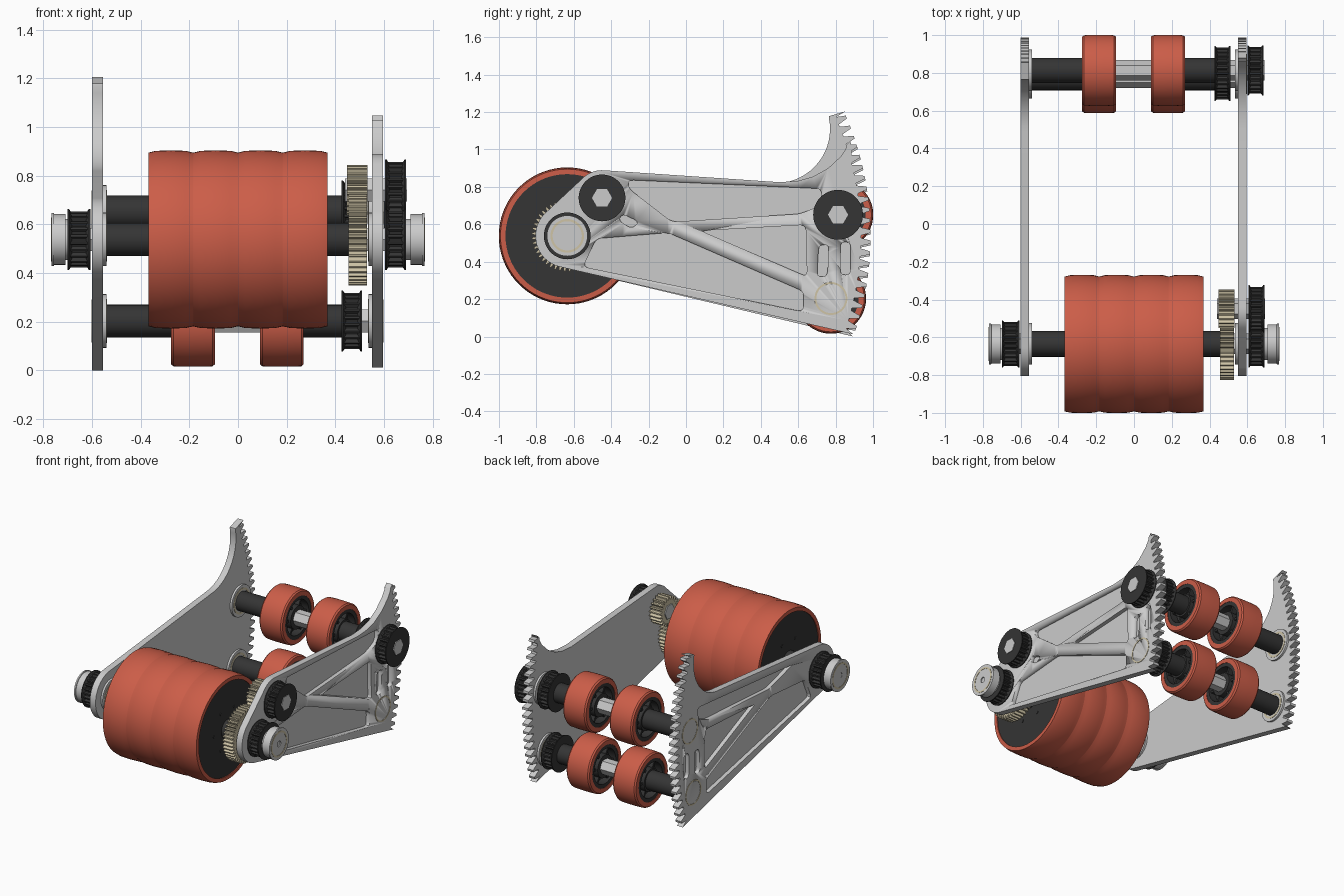
import bpy, bmesh
from math import sin, cos, pi, radians
from mathutils import Vector

if "Cube" in bpy.data.objects:
    bpy.data.objects.remove(bpy.data.objects["Cube"])


def material(name, rgb):
    m = bpy.data.materials.new(name)
    m.diffuse_color = (*rgb, 1)
    m.use_nodes = True
    m.node_tree.nodes["Principled BSDF"].inputs["Base Color"].default_value = m.diffuse_color
    return m


RED = material("red_rubber", (0.60, 0.11, 0.065))
BLACK = material("black_plastic", (0.035, 0.035, 0.035))
CREAM = material("cream_gear", (0.62, 0.55, 0.38))

# Shaft positions (y, z)
PIVOT, IDLER = (-0.635, 0.538), (-0.449, 0.741)
UPPER, LOWER = (0.813, 0.651), (0.775, 0.203)


def finish(bm, name, mat):
    bmesh.ops.recalc_face_normals(bm, faces=bm.faces)
    me = bpy.data.meshes.new(name)
    bm.to_mesh(me)
    bm.free()
    ob = bpy.data.objects.new(name, me)
    bpy.context.collection.objects.link(ob)
    if mat:
        me.materials.append(mat)
    bpy.ops.object.select_all(action='DESELECT')
    ob.select_set(True)
    bpy.context.view_layer.objects.active = ob
    bpy.ops.object.shade_smooth_by_angle(angle=radians(30))
    return ob


def prisms(name, outlines, x0, x1, mat=None):
    """Extrude one or more yz outlines along x."""
    bm = bmesh.new()
    for pts in outlines:
        a = [bm.verts.new((x0, y, z)) for y, z in pts]
        b = [bm.verts.new((x1, y, z)) for y, z in pts]
        bm.faces.new(a)
        bm.faces.new(b)
        for i in range(len(a)):
            j = (i + 1) % len(a)
            bm.faces.new((a[i], a[j], b[j], b[i]))
    return finish(bm, name, mat)


def lathe(name, c, loop, mat=None, segs=48):
    """Spin a closed (x, radius) loop around the x axis at c."""
    bm = bmesh.new()
    rings = [[bm.verts.new((x, c[0] + r * cos(2 * pi * k / segs), c[1] + r * sin(2 * pi * k / segs)))
              for x, r in loop] for k in range(segs)]
    n = len(loop)
    for k in range(segs):
        p, q = rings[k], rings[(k + 1) % segs]
        for i in range(n):
            j = (i + 1) % n
            bm.faces.new((p[i], p[j], q[j], q[i]))
    return finish(bm, name, mat)


def tube(name, c, x0, x1, r, inner, mat=None):
    return lathe(name, c, [(x0, inner), (x0, r), (x1, r), (x1, inner)], mat)


def arc(c, r, a0, a1, n):
    return [(c[0] + r * cos(radians(a0 + (a1 - a0) * i / n)),
             c[1] + r * sin(radians(a0 + (a1 - a0) * i / n))) for i in range(n + 1)]


def teeth(c, root, tip, a0, a1, n):
    pts, step = [], (a1 - a0) / n
    for i in range(n):
        for f, r in ((0.12, root), (0.36, tip), (0.64, tip), (0.88, root)):
            a = radians(a0 + (i + f) * step)
            pts.append((c[0] + r * cos(a), c[1] + r * sin(a)))
    return pts


def rounded(pts, r=0.03):
    out = []
    for i, p in enumerate(pts):
        p = Vector(p)
        u, v = Vector(pts[i - 1]) - p, Vector(pts[(i + 1) % len(pts)]) - p
        a = p + u.normalized() * min(r, u.length * 0.45)
        b = p + v.normalized() * min(r, v.length * 0.45)
        for t in (0, 0.25, 0.5, 0.75, 1):
            out.append(tuple(a * (1 - t) ** 2 + p * 2 * t * (1 - t) + b * t * t))
    return out


def plate(name, outline, pockets, x0, x1, c0, c1):
    ob = prisms(name, [outline], x0, x1)
    cut = prisms("pocket_cutter", [rounded(p) for p in pockets], c0, c1)
    cut.hide_render = True
    m = ob.modifiers.new("pockets", 'BOOLEAN')
    m.operation, m.object, m.solver = 'DIFFERENCE', cut, 'EXACT'
    bpy.context.view_layer.objects.active = ob
    bpy.ops.object.modifier_apply(modifier=m.name)
    bpy.data.objects.remove(cut)


# Side plates with gear-sector edges and milled pockets
shared = [[(-.48, .523), (-.096, .555), (.63, .24), (.626, .133), (-.55, .373)],
          [(.08, .565), (.64, .597), (.647, .32)],
          [(.825, .33), (.825, .505), (.88, .505), (.88, .33)],
          [(.70, .32), (.71, .49), (.765, .49), (.755, .32)]]
right_outline = (arc(PIVOT, 0.17, 257, 137, 20) + arc(IDLER, 0.148, 137, 86, 10)
                 + [(.5, .825), (.6, .832), (.68, .855), (.76, .9), (.83, .965), (.88, 1.047)]
                 + teeth(PIVOT, 1.57, 1.622, 18.3, -18.6, 18) + [(.895, .012)])
plate("right_plate", right_outline, shared + [
    [(-.31, .837), (.727, .79), (.717, .70), (.61, .656), (-.075, .613), (-.305, .79)],
    [(-.36, .62), (-.34, .656), (-.25, .613), (-.29, .576)]], .55, .595, .567, .65)
left_outline = (arc(PIVOT, 0.17, 257, 96, 24) + arc((.48, 1.11), .29, -88, 12, 16)
                + [(.765, 1.178), (.855, 1.205)]
                + teeth(PIVOT, 1.57, 1.622, 24.1, -18.9, 21) + [(.893, 0)])
plate("left_plate", left_outline, shared + [
    [(-.34, .685), (.727, .785), (.717, .70), (.61, .656), (-.075, .613)]], -.6, -.555, -.65, -.572)


# Toothed belt pulley with flared flanges
def pulley(name, c, x0, x1, r=0.125):
    prisms(name, [teeth(c, r * .82, r * .93, 0, 360, 24)], x0, x1, BLACK)
    lathe(name + "_inner_flange", c, [(x0, .03), (x0, r), (x0 + .006, r), (x0 + .018, r * .85), (x0 + .018, .03)], BLACK)
    lathe(name + "_outer_flange", c, [(x1, .03), (x1, r), (x1 - .006, r), (x1 - .018, r * .85), (x1 - .018, .03)], BLACK)


pulley("left_pivot_pulley", PIVOT, -.70, -.607)
pulley("right_pivot_pulley", PIVOT, .605, .69)
pulley("idler_pulley", IDLER, .605, .69)
pulley("upper_outer_pulley", UPPER, .60, .685, .133)
pulley("upper_inner_pulley", UPPER, .425, .51, .13)
pulley("lower_inner_pulley", LOWER, .425, .51)

# Spur gears
prisms("pivot_gear", [teeth(PIVOT, .168, .19, 0, 360, 44)], .455, .53, CREAM)
prisms("idler_gear", [teeth(IDLER, .08, .102, 0, 360, 22)], .447, .533, CREAM)

# Hex shafts
for name, c, x0, x1 in (("pivot", PIVOT, -.765, .76), ("idler", IDLER, .44, .694),
                        ("upper", UPPER, -.56, .69), ("lower", LOWER, -.56, .56)):
    prisms(name + "_hex_shaft", [arc(c, .054, 0, 300, 5)], x0, x1)

# Spacers on the shafts
tube("pivot_spacer_left", PIVOT, -.545, -.36, .068, .05, BLACK)
tube("pivot_spacer_right", PIVOT, .36, .455, .068, .05, BLACK)
for name, c in (("upper", UPPER), ("lower", LOWER)):
    tube(name + "_spacer_left", c, -.545, -.26, .067, .05, BLACK)
    tube(name + "_spacer_right", c, .25, .43, .067, .05, BLACK)

# Bearings: flange inside each plate, cream ring on both faces
for side, s, inner, outer in (("left", -1, .555, .6), ("right", 1, .55, .595)):
    for name, c in (("pivot", PIVOT), ("upper", UPPER), ("lower", LOWER)):
        tube(f"{name}_{side}_bearing", c, s * (inner - .014), s * (inner + .002), .11, .03)
        tube(f"{name}_{side}_bearing_seal", c, s * (inner - .016), s * (inner - .01), .09, .076, CREAM)
        if c != PIVOT:
            tube(f"{name}_{side}_outer_seal", c, s * (outer - .002), s * (outer + .002), .088, .078, CREAM)
    # Pivot end caps
    lathe(f"pivot_{side}_cap", PIVOT, [(s * .69, .02), (s * .69, .085), (s * .708, .085), (s * .708, .104),
          (s * .755, .104), (s * .757, .109), (s * .767, .109), (s * .767, .02)])
    tube(f"pivot_{side}_cap_seal", PIVOT, s * .764, s * .769, .09, .078, CREAM)

# Large front roller: four crowned wheels on a black core
R = 0.366
loop = [(-.368, .33)]
for i in range(4):
    x = -.368 + i * .184
    loop += [(x + .001, R - .009), (x + .03, R - .002), (x + .092, R), (x + .154, R - .002), (x + .183, R - .009)]
lathe("front_roller_tread", PIVOT, loop + [(.368, .33)], RED, 72)
tube("front_roller_core", PIVOT, -.362, .362, .331, .05, BLACK)
bolts = [arc(p, .011, 0, 315, 7) for p in arc(PIVOT, .15, 0, 300, 5)]
prisms("front_roller_bolts", bolts, -.366, .366, BLACK)

# Small rear wheels: red tyre, black rim, hub and spokes
for row, c in (("upper", UPPER), ("lower", LOWER)):
    for side, x in (("left", -.185), ("right", .18)):
        n, w = f"{row}_{side}_wheel", .09
        lathe(n + "_tyre", c, [(x - w, .148), (x - w, .178), (x - w + .01, .186), (x - .03, .188), (x + .03, .188),
              (x + w - .01, .186), (x + w, .178), (x + w, .148)], RED, 64)
        tube(n + "_rim", c, x - w + .003, x + w - .003, .149, .122, BLACK)
        tube(n + "_hub", c, x - w + .005, x + w - .005, .08, .05, BLACK)
        tube(n + "_web", c, x - .03, x + .03, .123, .07, BLACK)
        spokes = []
        for k in range(6):
            a = radians(60 * k)
            spokes.append([(c[0] + u * cos(a) - v * sin(a), c[1] + u * sin(a) + v * cos(a))
                           for u, v in ((.075, -.008), (.125, -.008), (.125, .008), (.075, .008))])
        prisms(n + "_spokes", spokes, x - w + .02, x + w - .02, BLACK)
